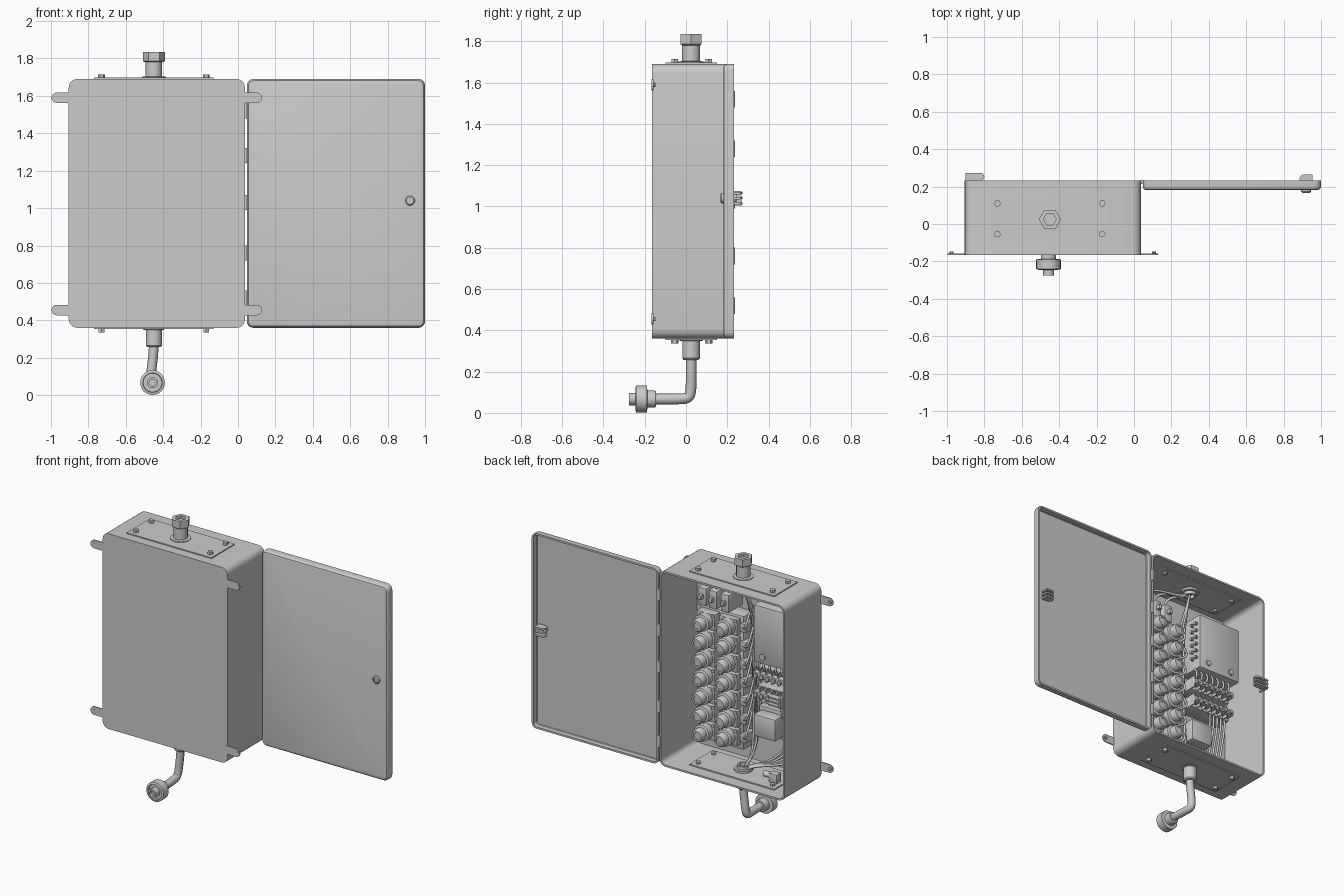
import bpy, bmesh, math, random
from mathutils import Vector, Matrix

if "Cube" in bpy.data.objects:
    bpy.data.objects.remove(bpy.data.objects["Cube"])

random.seed(4)
BX0, BX1, Z0, Z1 = -0.905, 0.037, 0.36, 1.69
GX, GY = -0.45, 0.025


def finish(name, bm):
    bmesh.ops.recalc_face_normals(bm, faces=bm.faces)
    me = bpy.data.meshes.new(name)
    bm.to_mesh(me)
    bm.free()
    me.polygons.foreach_set("use_smooth", [True] * len(me.polygons))
    me.set_sharp_from_angle(angle=math.radians(32))
    ob = bpy.data.objects.new(name, me)
    bpy.context.collection.objects.link(ob)
    return ob


def box(name, lo, hi, bevel=0.0):
    lo, hi = Vector(lo), Vector(hi)
    bm = bmesh.new()
    m = Matrix.Translation((lo + hi) / 2) @ Matrix.Diagonal((*(hi - lo), 1))
    bmesh.ops.create_cube(bm, size=1, matrix=m)
    if bevel:
        bmesh.ops.bevel(bm, geom=bm.edges[:], offset=bevel, segments=2,
                        profile=0.5, affect='EDGES')
    return finish(name, bm)


def turned(name, base, axis, rings, sides=20):
    """Lathe: rings are (radius, distance along axis) from the base point."""
    q = Vector((0, 0, 1)).rotation_difference(Vector(axis))
    bm = bmesh.new()
    loops = []
    for r, h in rings:
        loops.append([bm.verts.new(Vector(base) + q @ Vector((
            r * math.cos(2 * math.pi * i / sides), r * math.sin(2 * math.pi * i / sides), h)))
            for i in range(sides)])
    return loft(name, bm, loops)


def loft(name, bm, loops):
    n = len(loops[0])
    for a, b in zip(loops, loops[1:]):
        for i in range(n):
            bm.faces.new((a[i], a[(i + 1) % n], b[(i + 1) % n], b[i]))
    bm.faces.new(loops[0])
    bm.faces.new(loops[-1])
    return finish(name, bm)


def cyl(name, base, axis, r, h, sides=20):
    return turned(name, base, axis, [(r, 0), (r, h)], sides)


def pan(name, x0, x1, z0, z1, radius, steps):
    """Rounded tray, steps are (inset, y) from the closed face round to the inside floor."""
    bm = bmesh.new()
    loops = []
    for inset, y in steps:
        r = max(radius - inset, 0.006)
        loop = []
        for k, (sx, sz) in enumerate(((1, 1), (-1, 1), (-1, -1), (1, -1))):
            cx = (x1 - inset - r) if sx > 0 else (x0 + inset + r)
            cz = (z1 - inset - r) if sz > 0 else (z0 + inset + r)
            for j in range(6):
                a = math.pi / 2 * (k + j / 5)
                loop.append(bm.verts.new((cx + r * math.cos(a), y, cz + r * math.sin(a))))
        loops.append(loop)
    return loft(name, bm, loops)


def tube(name, pts, r, res=1):
    cu = bpy.data.curves.new(name, 'CURVE')
    cu.dimensions = '3D'
    cu.bevel_depth, cu.bevel_resolution, cu.resolution_u = r, res, 5
    cu.use_fill_caps = True
    sp = cu.splines.new('NURBS')
    sp.points.add(len(pts) - 1)
    for p, co in zip(sp.points, pts):
        p.co = (*co, 1)
    sp.use_endpoint_u = True
    sp.order_u = min(4, len(pts))
    ob = bpy.data.objects.new(name, cu)
    bpy.context.collection.objects.link(ob)


def tab(name, start, end, half, thick, up):
    """Strap with a rounded end; 'up' is the width direction, thickness along the third axis."""
    start, end, up = Vector(start), Vector(end), Vector(up)
    d = (end - start).normalized()
    t = d.cross(up) * thick / 2
    c = end - d * half
    outline = [start + up * half]
    outline += [c + up * half * math.cos(a) + d * half * math.sin(a)
                for a in (math.pi * i / 8 for i in range(9))]
    outline.append(start - up * half)
    bm = bmesh.new()
    return loft(name, bm, [[bm.verts.new(p + s * t) for p in outline] for s in (-1, 1)])


# Enclosure tray and open door
pan("enclosure", BX0, BX1, Z0, Z1, 0.045,
    [(0, -0.165), (0, 0.233), (0.012, 0.233), (0.012, -0.153)])
pan("door", 0.047, 1.0, Z0, Z1, 0.035,
    [(0.02, 0.181), (0.009, 0.184), (0.002, 0.192), (0, 0.203), (0, 0.233),
     (0.012, 0.233), (0.012, 0.2), (0.016, 0.195)])
for z in (0.52, 0.76, 1.03, 1.28, 1.52):
    cyl("hinge", (0.042, 0.225, z - 0.04), (0, 0, 1), 0.012, 0.08, 12)

# Wall mounting tabs with screws
for z in (0.455, 1.59):
    for x, s in ((BX0, -1), (BX1, 1)):
        tab("mounting_tab", (x - s * 0.01, -0.162, z), (x + s * 0.092, -0.162, z),
            0.028, 0.008, (0, 0, 1))
        cyl("tab_screw", (x + s * 0.07, -0.167, z), (0, 1, 0), 0.011, 0.02, 10)

# Door lock and hasp plates on the enclosure edge
turned("door_knob", (0.92, 0.185, 1.04), (0, -1, 0),
       [(0.026, 0), (0.026, 0.012), (0.02, 0.018), (0.014, 0.018), (0.014, 0.012)])
cyl("lock_shaft", (0.92, 0.19, 1.04), (0, 1, 0), 0.018, 0.055, 12)
for z in (1.015, 1.04, 1.065):
    tab("lock_plate", (0.955, 0.24, z), (0.885, 0.24, z), 0.025, 0.012, (0, 1, 0))
    tab("hasp_plate", (BX0 + 0.004, 0.252, z), (BX0 + 0.105, 0.252, z), 0.022, 0.01, (0, 1, 0))
box("hasp_bracket", (BX0 + 0.003, 0.2, 1.005), (BX0 + 0.02, 0.27, 1.075))

# Gland plates at top and bottom, with bolts and inner lock nuts
for z, s in ((Z1, 1), (Z0, -1)):
    a, b = sorted((z - s * 0.004, z + s * 0.007))
    box("gland_plate", (-0.77, -0.10, a), (-0.13, 0.15, b))
    a, b = sorted((z - s * 0.012, z - s * 0.02))
    box("inner_gland_plate", (-0.77, -0.10, a), (-0.13, 0.15, b))
    for x in (-0.73, -0.17):
        for y in (-0.055, 0.11):
            cyl("plate_bolt", (x, y, z), (0, 0, s), 0.018, 0.025, 6)
            cyl("bolt_nut", (x, y, z - s * 0.012), (0, 0, -s), 0.016, 0.022, 6)
    turned("lock_nut", (GX, GY, z - s * 0.012), (0, 0, -s),
           [(0.058, 0), (0.058, 0.022), (0.04, 0.022), (0.04, 0.045), (0.028, 0.045), (0.028, 0.02)])

# Top cable gland
turned("top_gland", (GX, GY, Z1), (0, 0, 1),
       [(0.064, 0), (0.064, 0.012), (0.044, 0.014), (0.044, 0.095)])
turned("top_gland_nut", (GX, GY, 1.78), (0, 0, 1),
       [(0.05, 0), (0.059, 0.006), (0.059, 0.055), (0.034, 0.055), (0.034, 0.035)], 6)

# Bottom gland, bent cable and plug facing the front
turned("bottom_gland", (GX, GY, Z0), (0, 0, -1),
       [(0.058, 0), (0.058, 0.01), (0.043, 0.012), (0.043, 0.095), (0.036, 0.103)])
PX, PZ = -0.457, 0.067
tube("cable", [(GX, GY, 0.3), (GX, GY, 0.24), (-0.458, GY, 0.17), (-0.47, GY, 0.075),
               (-0.466, -0.01, PZ), (PX, -0.09, PZ), (PX, -0.17, PZ)], 0.026, 2)
turned("plug", (PX, -0.145, PZ), (0, -1, 0),
       [(0.037, 0), (0.041, 0.006), (0.041, 0.042), (0.066, 0.044), (0.066, 0.096),
        (0.052, 0.1), (0.05, 0.085), (0.03, 0.085), (0.03, 0.13), (0.018, 0.13), (0.018, 0.11)], 24)

# Fuse bank: stepped base and two columns of seven screw-in fuses
box("fuse_base", (-0.40, -0.153, 0.47), (-0.07, -0.05, 1.38), 0.006)
for i in range(7):
    z = 0.56 + i * 0.125
    for x, d in ((-0.155, 0.02), (-0.31, 0)):
        box("fuse_seat", (x - 0.068, -0.05, z - 0.055), (x + 0.068, -0.01 + d, z + 0.055), 0.004)
        turned("fuse", (x, -0.01 + d, z), (0, 1, 0),
               [(0.056, 0), (0.056, 0.045), (0.042, 0.05), (0.042, 0.09),
                (0.036, 0.1), (0.024, 0.1), (0.022, 0.094)], 16)
        cyl("fuse_screw", (x - 0.06, -0.01 + d, z + 0.05), (0, 1, 0), 0.012, 0.012, 8)
    box("fuse_terminal", (-0.43, -0.13, z - 0.03), (-0.385, -0.03, z + 0.03), 0.004)
    xo = -0.44 - 0.008 * (i % 3)
    tube("fuse_wire", [(-0.41, -0.04, z), (xo, 0.0, z + 0.01), (xo - 0.01, -0.03, z + 0.07),
                       (xo, -0.09, z + 0.18), (xo - 0.01, -0.11, min(z + 0.35, 1.4))], 0.008)

# Breakers above the fuses
for i, x in enumerate((-0.12, -0.20, -0.29)):
    box("breaker", (x - 0.03, -0.153, 1.40), (x + 0.03, 0.0, 1.52), 0.005)
    box("breaker_lever", (x - 0.012, 0.0, 1.45), (x + 0.012, 0.03, 1.48), 0.003)
    tube("breaker_wire", [(x, -0.05, 1.51), (x, -0.04, 1.57), (x - 0.06, 0.0, 1.62),
                          (GX + 0.05, GY, 1.6), (GX + 0.01 * i, GY, 1.66)], 0.009)

# Vertical wiring loom between the fuses and the control box
for i in range(6):
    x, y = -0.43 - 0.012 * i, -0.12 + 0.02 * (i % 3)
    w = [random.uniform(-0.012, 0.012) for _ in range(4)]
    tube("loom_wire", [(GX, GY, 0.39), (GX - 0.04, GY - 0.05, 0.45), (x + w[0], y, 0.6),
                       (x + w[1], y, 0.85), (x + w[2], y, 1.1), (x + w[3], y, 1.4),
                       (GX, GY - 0.03, 1.55), (GX, GY, 1.66)], 0.008)

# Control box with side studs and front screws
box("control_box", (-0.86, -0.153, 1.14), (-0.53, 0.03, 1.53), 0.008)
for i in range(6):
    for y in (-0.04, 0.0):
        cyl("side_stud", (-0.53, y, 1.22 + 0.05 * i), (1, 0, 0), 0.011, 0.02, 8)
for x in (-0.60, -0.79):
    cyl("box_screw", (x, 0.028, 1.19), (0, 1, 0), 0.02, 0.012, 12)

# Terminal strips with screws, dividers and jumper wires
for z in (1.04, 0.91):
    box("terminal_strip", (-0.83, -0.153, z - 0.04), (-0.51, -0.04, z + 0.04), 0.004)
    box("terminal_ridge", (-0.83, -0.04, z - 0.018), (-0.51, 0.01, z + 0.018), 0.003)
    for i in range(7):
        x = -0.805 + i * 0.045
        cyl("terminal_screw", (x, -0.04, z + 0.03), (0, 1, 0), 0.011, 0.018, 8)
        cyl("terminal_cap", (x, 0.008, z), (0, 1, 0), 0.014, 0.015, 8)
        box("divider", (x + 0.019, -0.05, z - 0.04), (x + 0.025, 0.0, z + 0.04))
for i in range(7):
    x = -0.805 + i * 0.045
    tube("jumper_wire", [(x, -0.03, 1.15), (x, 0.0, 1.12), (x, 0.0, 1.09), (x, -0.03, 1.065)], 0.008)

# Relay, wires from the lower strip to the bottom gland
box("relay_socket", (-0.69, -0.153, 0.59), (-0.48, -0.10, 0.78), 0.005)
box("relay", (-0.665, -0.10, 0.61), (-0.50, -0.01, 0.76), 0.01)
for i in range(5):
    x = -0.80 + i * 0.03
    tube("strip_wire", [(x, -0.05, 0.88), (x, -0.04, 0.82), (x - 0.02, -0.10, 0.7),
                        (x, -0.11, 0.52), (x + 0.1, -0.06, 0.43),
                        (GX - 0.07, GY, 0.43), (GX - 0.015 + 0.008 * i, GY, 0.38)], 0.008)

# Small fitting on the enclosure floor
box("floor_fitting", (-0.74, 0.03, 0.37), (-0.68, 0.08, 0.44), 0.005)
cyl("floor_fitting_nozzle", (-0.68, 0.055, 0.415), (1, 0, 0), 0.02, 0.05, 12)
